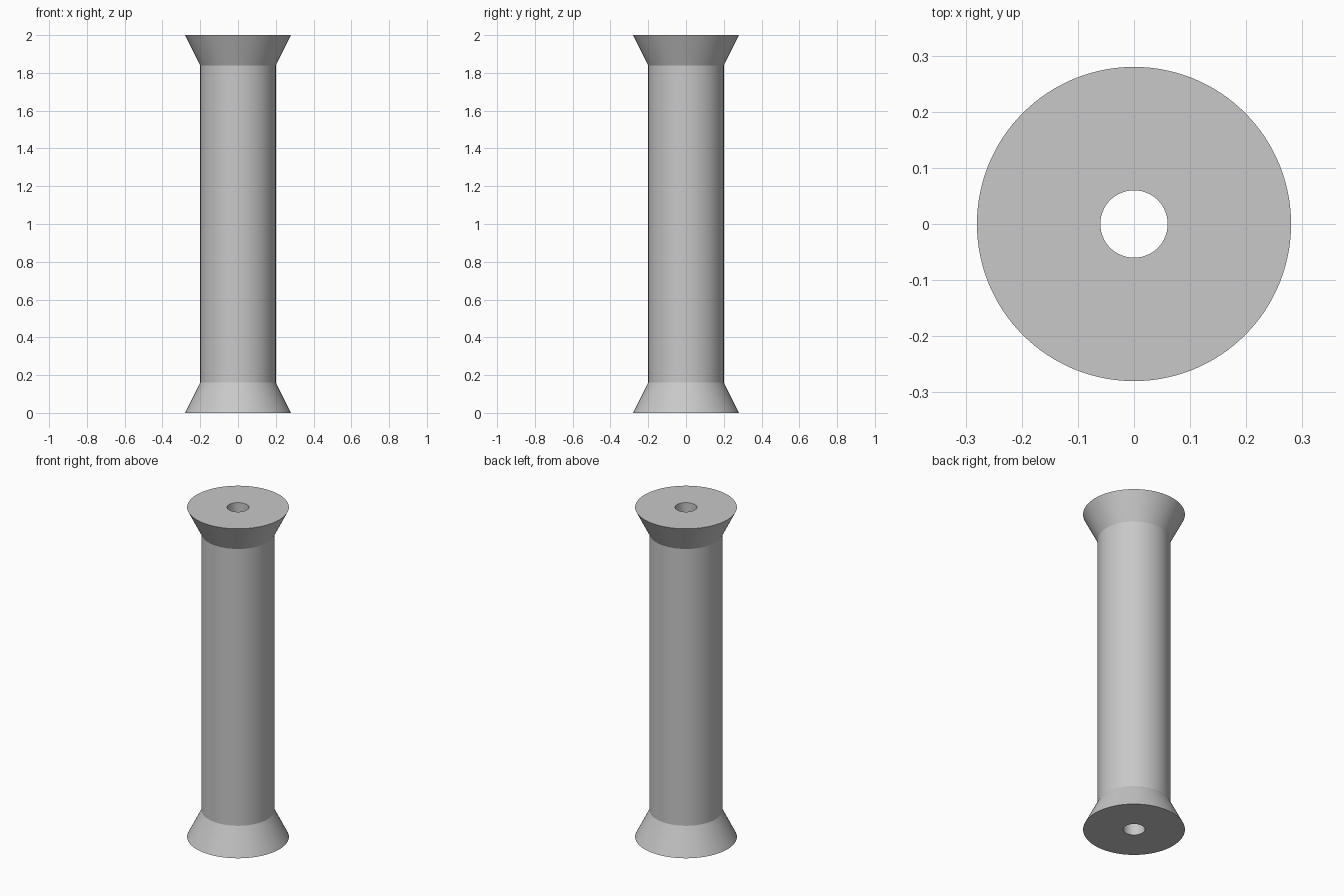
import bpy
import bmesh
from math import cos, sin, tau, radians

cube = bpy.data.objects.get("Cube")
if cube:
    bpy.data.objects.remove(cube, do_unlink=True)

SEGMENTS = 128
HEIGHT = 2.0
FLARE = 0.16
RIM_RADIUS, BARREL_RADIUS, HOLE_RADIUS = 0.28, 0.20, 0.06

# Single plain grey
grey = bpy.data.materials.new("light_grey")
grey.use_nodes = True
colour = (0.58, 0.58, 0.58, 1)
grey.diffuse_color = colour
grey.node_tree.nodes["Principled BSDF"].inputs["Base Color"].default_value = colour


def lathe(name, profile):
    """Revolve a closed (radius, z) profile around the z axis."""
    bm = bmesh.new()
    rings = [[bm.verts.new((r * cos(tau * i / SEGMENTS), r * sin(tau * i / SEGMENTS), z))
              for i in range(SEGMENTS)] for r, z in profile]
    for low, high in zip(rings, rings[1:] + rings[:1]):
        for i in range(SEGMENTS):
            j = (i + 1) % SEGMENTS
            bm.faces.new((low[i], low[j], high[j], high[i]))
    bmesh.ops.recalc_face_normals(bm, faces=bm.faces)
    mesh = bpy.data.meshes.new(name)
    bm.to_mesh(mesh)
    bm.free()
    mesh.materials.append(grey)
    obj = bpy.data.objects.new(name, mesh)
    bpy.context.collection.objects.link(obj)
    bpy.ops.object.select_all(action="DESELECT")
    obj.select_set(True)
    bpy.context.view_layer.objects.active = obj
    bpy.ops.object.shade_smooth_by_angle(angle=radians(20))
    return obj


# Spool: flared ends, straight barrel and a bore right through
lathe("spool", [
    (HOLE_RADIUS, 0),
    (RIM_RADIUS, 0),
    (BARREL_RADIUS, FLARE),
    (BARREL_RADIUS, HEIGHT - FLARE),
    (RIM_RADIUS, HEIGHT),
    (HOLE_RADIUS, HEIGHT),
])
